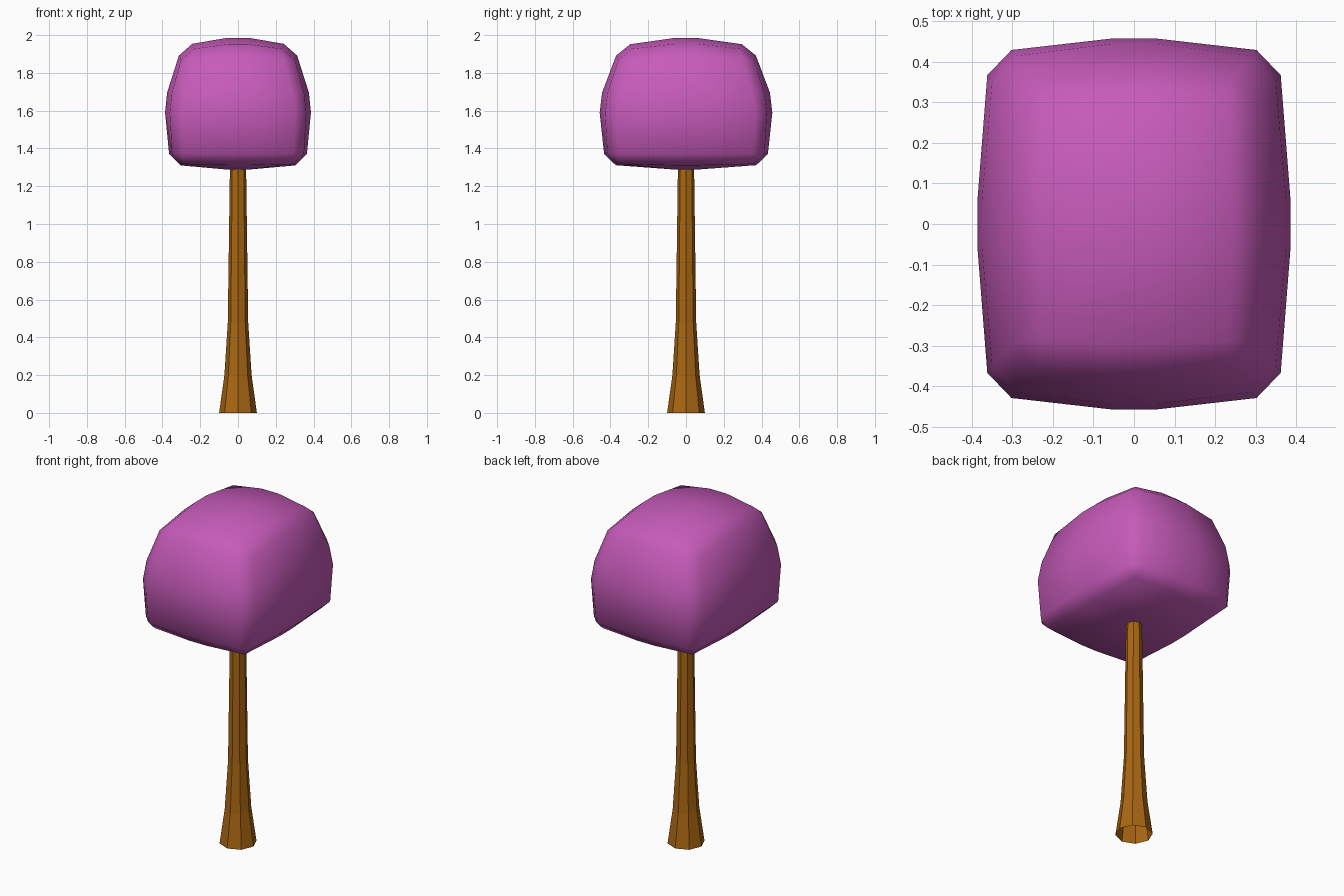
import bpy, bmesh, math

if "Cube" in bpy.data.objects:
    bpy.data.objects.remove(bpy.data.objects["Cube"])


def material(name, rgb):
    m = bpy.data.materials.new(name)
    m.diffuse_color = (*rgb, 1)
    m.use_nodes = True
    m.node_tree.nodes["Principled BSDF"].inputs["Base Color"].default_value = m.diffuse_color
    return m


def add_object(name, bm, mat, smooth):
    bmesh.ops.recalc_face_normals(bm, faces=bm.faces)
    for f in bm.faces:
        f.smooth = smooth
    me = bpy.data.meshes.new(name)
    bm.to_mesh(me)
    bm.free()
    me.materials.append(mat)
    ob = bpy.data.objects.new(name, me)
    bpy.context.collection.objects.link(ob)
    return ob


brown = material("trunk brown", (0.40, 0.135, 0.006))
purple = material("foliage purple", (0.57, 0.105, 0.49))

# Trunk: flared eight-sided tube, open at the base
bm = bmesh.new()
rings = []
for z, r in [(0, 0.10), (0.2, 0.072), (0.48, 0.054), (1.36, 0.042)]:
    rings.append([bm.verts.new((r * math.cos(i * math.pi / 4),
                                r * math.sin(i * math.pi / 4), z)) for i in range(8)])
for a, b in zip(rings, rings[1:]):
    for i in range(8):
        j = (i + 1) % 8
        bm.faces.new((a[i], a[j], b[j], b[i]))
bm.faces.new(rings[-1])
add_object("trunk", bm, brown, False)

# Crown: box with bulged sides, narrower at the top, every edge bevelled
bm = bmesh.new()
bmesh.ops.create_cube(bm, size=2)
bmesh.ops.subdivide_edges(bm, edges=bm.edges[:], cuts=1, use_grid_fill=True)
# per level: (half width x, half depth y, z) for side middles and for corners
levels = {
    -1: ((0.361, 0.430, 1.316), (0.345, 0.410, 1.318), 1.277),
    0: ((0.397, 0.471, 1.645), (0.359, 0.424, 1.645), 1.645),
    1: ((0.298, 0.353, 1.950), (0.285, 0.338, 1.915), 2.004),
}
for v in bm.verts:
    sx, sy, sz = (round(c) for c in v.co)
    side, corner, centre_z = levels[sz]
    if sx and sy:
        v.co = (sx * corner[0], sy * corner[1], corner[2])
    elif sx or sy:
        v.co = (sx * side[0], sy * side[1], side[2])
    else:
        v.co = (0, 0, centre_z)
bmesh.ops.bevel(bm, geom=bm.edges[:], offset=0.055, offset_type='OFFSET',
                segments=1, profile=0.5, affect='EDGES', clamp_overlap=True)
add_object("crown", bm, purple, True)
